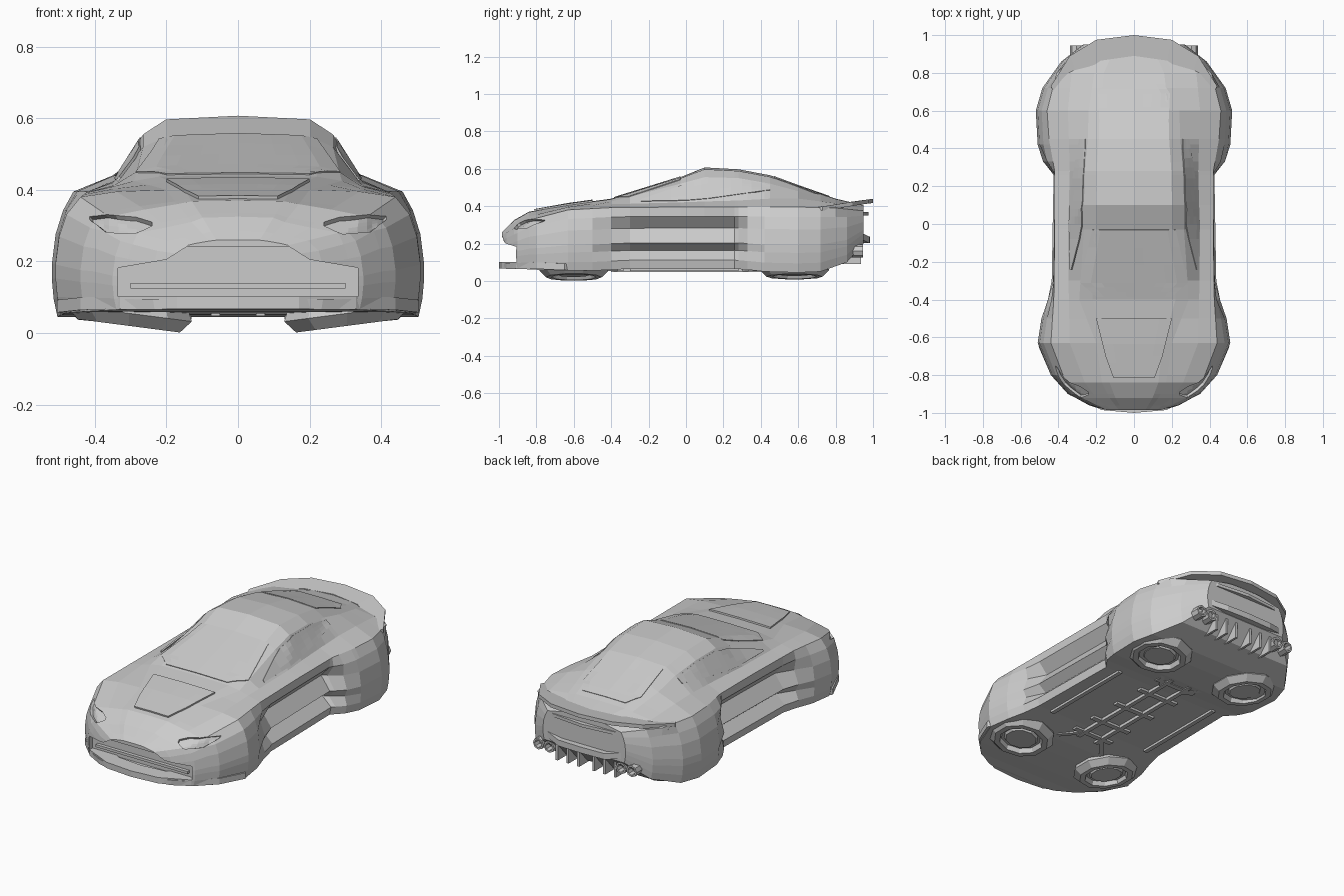
import bpy, bmesh, math
from mathutils import Vector
from mathutils.bvhtree import BVHTree

if "Cube" in bpy.data.objects:
    bpy.data.objects.remove(bpy.data.objects["Cube"])


def finish(name, bm, mirror=False):
    bmesh.ops.recalc_face_normals(bm, faces=bm.faces)
    me = bpy.data.meshes.new(name)
    bm.to_mesh(me)
    bm.free()
    ob = bpy.data.objects.new(name, me)
    bpy.context.collection.objects.link(ob)
    if mirror:
        ob.modifiers.new("mirror", 'MIRROR').use_mirror_merge = False
    return ob


def loft(name, rings, mirror=False):
    """Skin closed rings of equal length and cap both ends."""
    bm = bmesh.new()
    vs = [[bm.verts.new(p) for p in r] for r in rings]
    n = len(vs[0])
    for a, b in zip(vs, vs[1:]):
        for i in range(n):
            j = (i + 1) % n
            bm.faces.new((a[i], a[j], b[j], b[i]))
    bm.faces.new(vs[0][::-1])
    bm.faces.new(vs[-1])
    return finish(name, bm, mirror)


def box(name, lo, hi, mirror=False):
    (x0, y0, z0), (x1, y1, z1) = lo, hi
    return loft(name, [[(x0, y, z0), (x1, y, z0), (x1, y, z1), (x0, y, z1)]
                       for y in (y0, y1)], mirror)


def tube(name, x, z, y0, y1, r, n=8):
    """Octagonal pipe with a hollow mouth."""
    prof = [(r, y0), (r, y1), (r * .7, y1), (r * .65, y1 - .04)]
    return loft(name, [[(x + q * math.cos(2 * math.pi * i / n), y,
                         z + q * math.sin(2 * math.pi * i / n)) for i in range(n)]
                       for q, y in prof], True)


def edge_strip(name, half, depth, h, rise=0):
    """Blade following a half plan outline, mirrored across the car."""
    path = [(-x, y, z) for x, y, z in half[:0:-1]] + half
    rings = []
    for x, y, z in path:
        xi, yi = x * .88, y - math.copysign(depth, y)
        rings.append([(x, y, z + h / 2), (x, y, z - h / 2),
                      (xi, yi, z - h / 2 - rise), (xi, yi, z + h / 2 - rise)])
    return loft(name, rings)


def sample(table, y):
    for a, b in zip(table, table[1:]):
        if y <= b[0]:
            t = max(0, (y - a[0]) / (b[0] - a[0]))
            return [p + (q - p) * t for p, q in zip(a, b)][1:]
    return list(table[-1][1:])


# --- Body shell: lower outline is y, floor height, half width, side channel
lower = [(-.985, .07, .16, 0), (-.96, .065, .24, 0), (-.9, .065, .35, 0),
         (-.8, .06, .44, 0), (-.63, .055, .51, 0), (-.5, .055, .49, 0),
         (-.4, .06, .46, .4), (-.3, .065, .44, 1), (.26, .065, .43, 1),
         (.33, .06, .485, .3), (.42, .05, .51, 0), (.6, .045, .52, 0),
         (.72, .05, .485, 0), (.86, .1, .385, 0), (.95, .2, .27, 0)]
# Upper outline: y, shoulder x z, belt x z, roof edge x z, centre z
upper = [(-.985, .14, .245, .12, .25, .08, .257, .26),
         (-.92, .28, .28, .2, .295, .13, .31, .325),
         (-.84, .36, .325, .26, .345, .17, .36, .37),
         (-.63, .44, .38, .34, .395, .2, .40, .408),
         (-.4, .425, .392, .345, .41, .29, .425, .44),
         (-.03, .42, .395, .35, .42, .265, .52, .555),
         (.1, .42, .395, .345, .425, .265, .555, .607),
         (.28, .42, .395, .34, .43, .26, .55, .597),
         (.45, .45, .395, .345, .44, .245, .52, .565),
         (.6, .46, .395, .35, .44, .24, .48, .51),
         (.8, .41, .39, .33, .415, .21, .43, .44),
         (.95, .24, .375, .19, .385, .12, .4, .405)]
# Side profile: height fraction, width factor, channel inset
side = [(0, .97, 0), (.14, .99, 0), (.3, 1, .06), (.42, 1, .012), (.66, .98, .06), (.85, .94, -.012)]

rings = []
for y in sorted({r[0] for r in lower + upper}):
    zb, w, ch = sample(lower, y)
    xs, zs, xb, zt, xr, zr, zc = sample(upper, y)
    half = [(w * f - ch * d, zb + t * (zs - zb)) for t, f, d in side]
    half += [(xs, zs), (xb, zt), (xr, zr), (xr * .76, zr + .8 * (zc - zr))]
    rings.append([(0, y, zb)] + [(x, y, z) for x, z in half] + [(0, y, zc)]
                 + [(-x, y, z) for x, z in half[::-1]])
body = loft("body_shell", rings)
bm = bmesh.new()
bm.from_mesh(body.data)
tree = BVHTree.FromBMesh(bm)
bm.free()


def panel(name, rows, axis, thick, cols=6, mirror=False):
    """Thin panel laid on the body; rows are (a, b0, b1) seen along axis."""
    src, d = {'Z': (lambda a, b: (b, a, 2), (0, 0, -1)),
              'X': (lambda a, b: (2, a, b), (-1, 0, 0)),
              'Y': (lambda a, b: (a, -2, b), (0, 1, 0))}[axis]
    fine = [[p + (q - p) * k / 3 for p, q in zip(r, s)]
            for r, s in zip(rows, rows[1:]) for k in range(3)] + [rows[-1]]
    bm = bmesh.new()
    grid = []
    for a, b0, b1 in fine:
        line = []
        for i in range(cols + 1):
            o = Vector(src(a, b0 + (b1 - b0) * i / cols))
            hit = tree.ray_cast(o, Vector(d))[0] or tree.find_nearest(o)[0]
            line.append(bm.verts.new(hit))
        grid.append(line)
    for r, s in zip(grid, grid[1:]):
        for i in range(cols):
            bm.faces.new((r[i], r[i + 1], s[i + 1], s[i]))
    ob = finish(name, bm)
    m = ob.modifiers.new("thickness", 'SOLIDIFY')
    m.thickness, m.offset = thick, 0
    if mirror:
        ob.modifiers.new("mirror", 'MIRROR').use_mirror_merge = False
    return ob


def carve(cutter):
    """Cut from the body, keeping the old mesh if the cut fails."""
    old = body.data.copy()
    m = body.modifiers.new("cut", 'BOOLEAN')
    m.object, m.operation, m.solver = cutter, 'DIFFERENCE', 'EXACT'
    bpy.context.view_layer.objects.active = body
    bpy.ops.object.modifier_apply(modifier=m.name)
    if len(body.data.polygons) < .8 * len(old.polygons):
        body.data = old
    bpy.data.objects.remove(cutter)


# --- Front mouth and recessed headlights
mouth = [(.145, .24), (.2, .205), (.335, .182), (.335, .095)]
outline = mouth + [(-x, z) for x, z in mouth[::-1]]
carve(loft("mouth_cutter", [[(x, y, z) for x, z in outline] for y in (-1.2, -.88)]))
lamp = [(.24, .3, .31), (.285, .278, .324), (.37, .282, .33), (.415, .318, .326)]
carve(panel("headlight_cutter", lamp, 'Y', .03, 4, True))

# --- Glass and raised panels
panel("windscreen", [(-.385, -.2, .2), (-.31, -.285, .285), (-.03, -.22, .22)], 'Z', .008, 10)
panel("rear_window", [(.47, -.18, .18), (.69, -.19, .19), (.765, -.14, .14)], 'Z', .006, 8)
panel("side_window", [(-.24, .425, .435), (0, .43, .518), (.12, .44, .545),
                      (.3, .465, .54), (.45, .485, .51)], 'X', .008, 4, True)
panel("hood_bulge", [(-.81, -.11, .11), (-.7, -.15, .15), (-.5, -.2, .2)], 'Z', .018, 6)

# --- Front splitter and grille bar
edge_strip("front_splitter", [(0, -1, .085), (.17, -.985, .085), (.33, -.91, .085),
                              (.44, -.8, .082), (.505, -.65, .075)], .09, .035)
box("grille_bar", (-.3, -.9, .125), (.3, -.87, .14))

# --- Tail: spoiler, light ledge, bumper lip
edge_strip("rear_spoiler", [(0, 1, .428), (.2, .975, .425), (.34, .89, .412), (.44, .73, .387)],
           .11, .022, .015)
edge_strip("tail_ledge", [(0, .975, .36), (.2, .955, .36), (.33, .87, .36), (.42, .76, .36)], .08, .018)
edge_strip("bumper_lip", [(0, .985, .22), (.15, .98, .22), (.24, .95, .235), (.36, .87, .245)], .1, .035)

# --- Exhausts and diffuser fins
for x in (.235, .305):
    tube("exhaust_pipe", x, .16, .8, .945, .034)
for x in (.05, .12, .19):
    box("diffuser_fin", (x - .007, .8, .09), (x + .007, .935, .21), True)

# --- Hover discs under the four corners
disc = [(.17, .1), (.185, .055), (.15, .02), (.12, .02), (.11, .045), (.095, .045), (.085, .032)]
for label, cy, tilt, dz in (("front", -.6, .13, 0), ("rear", .58, .1, .003)):
    rings = []
    for r, z in disc:
        ring = []
        for i in range(10):
            a = 2 * math.pi * (i + .5) / 10
            ring.append((.305 + r * math.cos(a), cy + r * math.sin(a),
                         z + dz + tilt * r * math.cos(a)))
        rings.append(ring)
    loft(label + "_hover_disc", rings, True)

# --- Underbody frame
box("chassis_rail", (.05, -.4, .048), (.075, .4, .08), True)
for y in (-.35, -.2, 0, .2, .35):
    box("chassis_crossbar", (-.13, y - .015, .052), (.13, y + .015, .08))
box("side_rail", (.32, -.3, .052), (.345, .28, .08), True)
for y0, y1 in ((-.35, -.52), (.3, .5)):
    loft("chassis_arm", [[(x, y - .02, .052), (x, y + .02, .052), (x, y + .02, .08),
                          (x, y - .02, .08)] for x, y in ((.06, y0), (.2, y1))], True)
